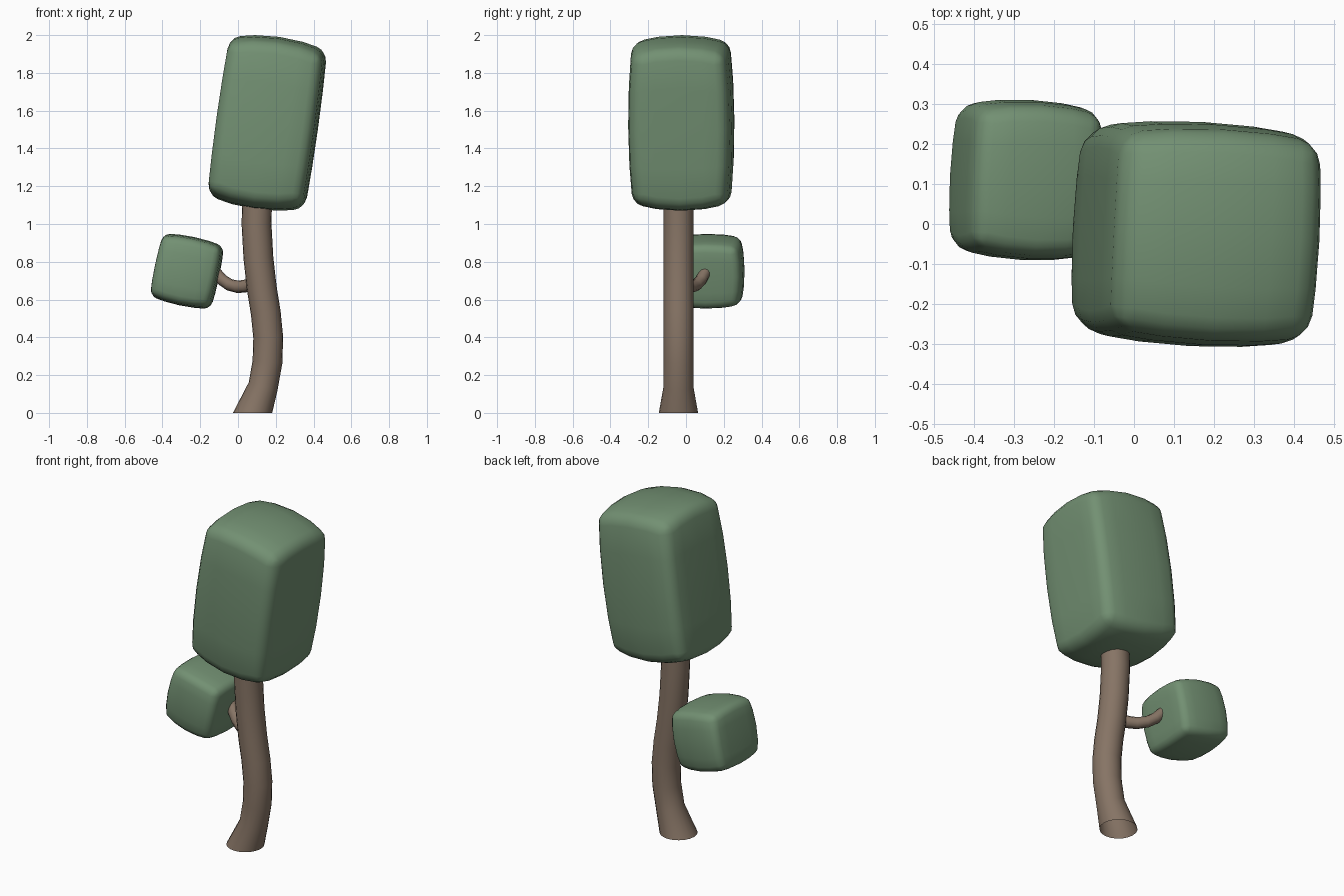
import bpy, bmesh
from math import radians, cos, sin, pi
from mathutils import Vector

if "Cube" in bpy.data.objects:
    bpy.data.objects.remove(bpy.data.objects["Cube"])


def material(name, color):
    m = bpy.data.materials.new(name)
    m.diffuse_color = (*color, 1)
    m.use_nodes = True
    m.node_tree.nodes["Principled BSDF"].inputs["Base Color"].default_value = m.diffuse_color
    return m


LEAF = material("leaf_green", (0.17, 0.28, 0.17))
BARK = material("bark_brown", (0.24, 0.175, 0.13))


def finish(bm, name, mat):
    bmesh.ops.recalc_face_normals(bm, faces=bm.faces)
    for f in bm.faces:
        f.smooth = True
    me = bpy.data.meshes.new(name)
    bm.to_mesh(me)
    bm.free()
    me.materials.append(mat)
    ob = bpy.data.objects.new(name, me)
    bpy.context.collection.objects.link(ob)
    return ob


def tube(name, pts, radii, sides, up):
    """Open tube along pts; first and last rings follow the path direction."""
    pts = [Vector(p) for p in pts]
    bm = bmesh.new()
    rings = []
    for i, p in enumerate(pts):
        t = (pts[min(i + 1, len(pts) - 1)] - pts[max(i - 1, 0)]).normalized()
        if i == 0 and p.z == 0:
            t = Vector((0, 0, 1))          # base sits flat on the ground
        a = Vector(up).cross(t).normalized()
        b = t.cross(a)
        rings.append([bm.verts.new(p + radii[i] * (a * cos(2 * pi * k / sides) + b * sin(2 * pi * k / sides)))
                      for k in range(sides)])
    for r, s in zip(rings, rings[1:]):
        for k in range(sides):
            n = (k + 1) % sides
            bm.faces.new((r[k], r[n], s[n], s[k]))
    return finish(bm, name, BARK)


def crown(name, centre, half, bulge, tilt, bevel):
    """Block with bulging faces and rounded edges."""
    bm = bmesh.new()
    bmesh.ops.create_cube(bm, size=2)
    bmesh.ops.subdivide_edges(bm, edges=bm.edges[:], cuts=3, use_grid_fill=True)
    for v in bm.verts:
        u = v.co.copy()
        for i in range(3):
            j, k = (i + 1) % 3, (i + 2) % 3
            v.co[i] = u[i] * (half[i] + bulge[i] * (1 - (u[j] ** 2 + u[k] ** 2) / 2))
    ob = finish(bm, name, LEAF)
    ob.location = centre
    ob.rotation_euler = (0, radians(tilt), radians(-3))
    mod = ob.modifiers.new("round", 'BEVEL')
    mod.width = bevel
    mod.segments = 3
    mod.limit_method = 'ANGLE'
    mod.angle_limit = radians(35)
    return ob


# Curved trunk with flared, open base
Y = -0.04
path = [(.077, 0), (.133, .14), (.156, .27), (.16, .4), (.147, .53),
        (.126, .66), (.108, .82), (.098, 1.0), (.102, 1.15)]
tube("trunk", [(x, Y, z) for x, z in path], [.104] + [.079] * 8, 20, (0, 1, 0))

# Side branch
tube("branch", [(.09, -.03, .69), (.04, -.005, .672), (0, .025, .667), (-.045, .055, .678),
                (-.085, .08, .705), (-.115, .1, .74), (-.15, .11, .775)],
     [.034, .034, .033, .032, .031, .03, .03], 12, (0, 1, 0))

# Leaf blocks
crown("large_crown", (.155, -.025, 1.535), (.25, .24, .39), (.015, .04, .07), 8, .055)
crown("small_crown", (-.27, .11, .75), (.155, .165, .155), (.015, .035, .03), 12, .035)
